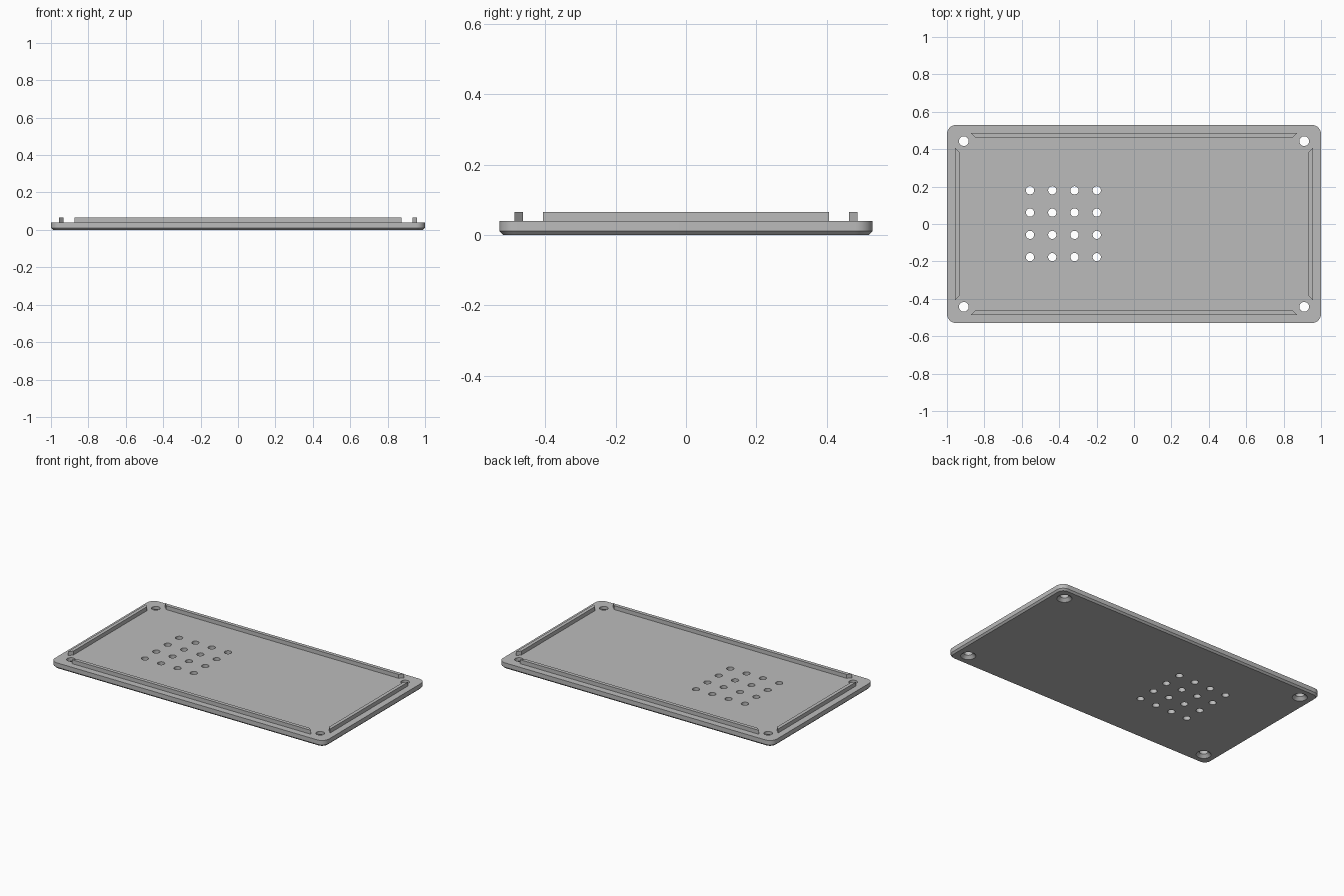
import bpy, bmesh, math

cube = bpy.data.objects.get("Cube")
if cube:
    bpy.data.objects.remove(cube, do_unlink=True)

HALF_X, HALF_Y = 1.0, 0.53
PLATE_TOP, RIDGE_TOP = 0.04, 0.066
CHAMFER, CORNER = 0.011, 0.05

grey = bpy.data.materials.new("plain grey")
grey.use_nodes = True
grey.diffuse_color = (0.5, 0.5, 0.5, 1)
grey.node_tree.nodes["Principled BSDF"].inputs["Base Color"].default_value = (0.5, 0.5, 0.5, 1)


def loft(bm, loops):
    """Skin a stack of matching point loops and cap both ends."""
    rings = [[bm.verts.new(p) for p in loop] for loop in loops]
    n = len(rings[0])
    for a, b in zip(rings, rings[1:]):
        for i in range(n):
            j = (i + 1) % n
            bm.faces.new((a[i], a[j], b[j], b[i]))
    bm.faces.new(rings[0][::-1])
    bm.faces.new(rings[-1])


def finish(bm, name):
    bmesh.ops.recalc_face_normals(bm, faces=bm.faces)
    mesh = bpy.data.meshes.new(name)
    bm.to_mesh(mesh)
    bm.free()
    mesh.materials.append(grey)
    obj = bpy.data.objects.new(name, mesh)
    bpy.context.collection.objects.link(obj)
    return obj


def rounded_loop(inset, z, steps=8):
    r = CORNER - inset
    points = []
    for k, (sx, sy) in enumerate(((1, 1), (-1, 1), (-1, -1), (1, -1))):
        for s in range(steps + 1):
            a = math.pi / 2 * (k + s / steps)
            points.append((sx * (HALF_X - CORNER) + r * math.cos(a),
                           sy * (HALF_Y - CORNER) + r * math.sin(a), z))
    return points


def circle(x, y, r, z, n=32):
    return [(x + r * math.cos(math.tau * i / n), y + r * math.sin(math.tau * i / n), z)
            for i in range(n)]


# Base plate with rounded corners and a chamfered underside
bm = bmesh.new()
loft(bm, [rounded_loop(CHAMFER, 0), rounded_loop(0, CHAMFER), rounded_loop(0, PLATE_TOP)])
plate = finish(bm, "base_plate")

# Cutter: countersunk screw holes at the corners and a grid of vent holes
bm = bmesh.new()
for x in (-0.91, 0.91):
    for y in (-0.443, 0.443):
        loft(bm, [circle(x, y, r, z) for r, z in
                  ((0.045, -0.02), (0.045, 0), (0.026, 0.019), (0.026, 0.08))])
for i in range(4):
    for j in range(4):
        x, y = -0.556 + 0.119 * i, -0.177 + 0.119 * j
        loft(bm, [circle(x, y, 0.022, z) for z in (-0.02, 0.08)])
cutter = finish(bm, "hole_cutter")
cutter.hide_render = True

cut = plate.modifiers.new("holes", "BOOLEAN")
cut.operation = "DIFFERENCE"
cut.solver = "EXACT"
cut.object = cutter
bpy.context.view_layer.objects.active = plate
plate.select_set(True)
bpy.ops.object.modifier_apply(modifier=cut.name)
bpy.data.objects.remove(cutter, do_unlink=True)
bpy.ops.object.shade_smooth_by_angle(angle=math.radians(30))


# Locating ridges with mitred ends, longer on their outer side
def ridge(name, outer, inner, half_length, turn):
    miter = half_length - (outer - inner)
    outline = [(-half_length, outer), (-miter, inner), (miter, inner), (half_length, outer)]
    c, s = round(math.cos(turn)), round(math.sin(turn))
    bm = bmesh.new()
    loft(bm, [[(c * u - s * v, s * u + c * v, z) for u, v in outline]
              for z in (PLATE_TOP, RIDGE_TOP)])
    finish(bm, name)


ridge("back_ridge", 0.487, 0.463, 0.873, 0)
ridge("front_ridge", 0.487, 0.463, 0.873, math.pi)
ridge("right_ridge", 0.957, 0.934, 0.407, math.pi / 2)
ridge("left_ridge", 0.957, 0.934, 0.407, -math.pi / 2)
